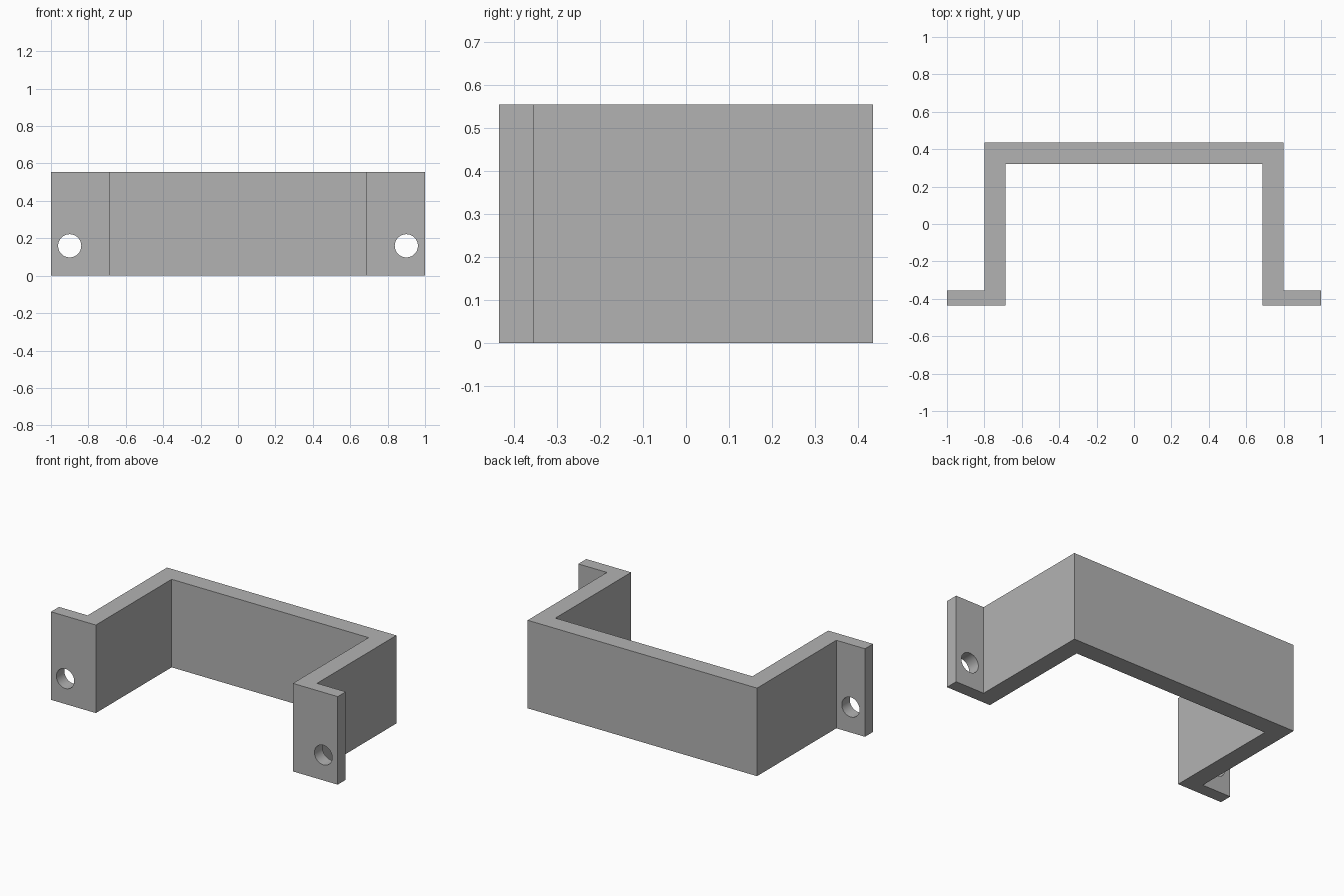
import bpy, bmesh, math

if "Cube" in bpy.data.objects:
    bpy.data.objects.remove(bpy.data.objects["Cube"])

HEIGHT = 0.555
grey = bpy.data.materials.new("plain grey")
grey.diffuse_color = (0.45, 0.45, 0.45, 1)
grey.use_nodes = True
grey.node_tree.nodes["Principled BSDF"].inputs["Base Color"].default_value = grey.diffuse_color

# Bracket: half of the plan outline, mirrored and extruded upward
half = [(0.687, 0.32), (0.687, -0.435), (1.0, -0.435),
        (1.0, -0.355), (0.80, -0.355), (0.80, 0.435)]
outline = half + [(-x, y) for x, y in reversed(half)]
bm = bmesh.new()
base = bm.faces.new([bm.verts.new((x, y, 0)) for x, y in outline])
top = bmesh.ops.extrude_face_region(bm, geom=[base])["geom"]
bmesh.ops.translate(bm, vec=(0, 0, HEIGHT),
                    verts=[v for v in top if isinstance(v, bmesh.types.BMVert)])
bmesh.ops.recalc_face_normals(bm, faces=bm.faces)
mesh = bpy.data.meshes.new("bracket")
bm.to_mesh(mesh)
bm.free()
mesh.materials.append(grey)
bracket = bpy.data.objects.new("bracket", mesh)
bpy.context.collection.objects.link(bracket)

# Screw holes through both mounting tabs
cutters = []
for side, x in (("left", -0.90), ("right", 0.90)):
    bpy.ops.mesh.primitive_cylinder_add(vertices=48, radius=0.062, depth=0.3,
                                        location=(x, -0.395, 0.16),
                                        rotation=(math.pi / 2, 0, 0))
    cutter = bpy.context.object
    cutter.name = side + "_hole_cutter"
    cutter.hide_render = True
    cutter.data.materials.append(grey)
    cut = bracket.modifiers.new(side + "_hole", "BOOLEAN")
    cut.operation = "DIFFERENCE"
    cut.solver = "EXACT"
    cut.object = cutter
    cutters.append(cutter)

bpy.ops.object.select_all(action="DESELECT")
bracket.select_set(True)
bpy.context.view_layer.objects.active = bracket
for name in [m.name for m in bracket.modifiers]:
    bpy.ops.object.modifier_apply(modifier=name)
for cutter in cutters:
    bpy.data.objects.remove(cutter)
bpy.ops.object.shade_smooth_by_angle(angle=math.radians(30))
